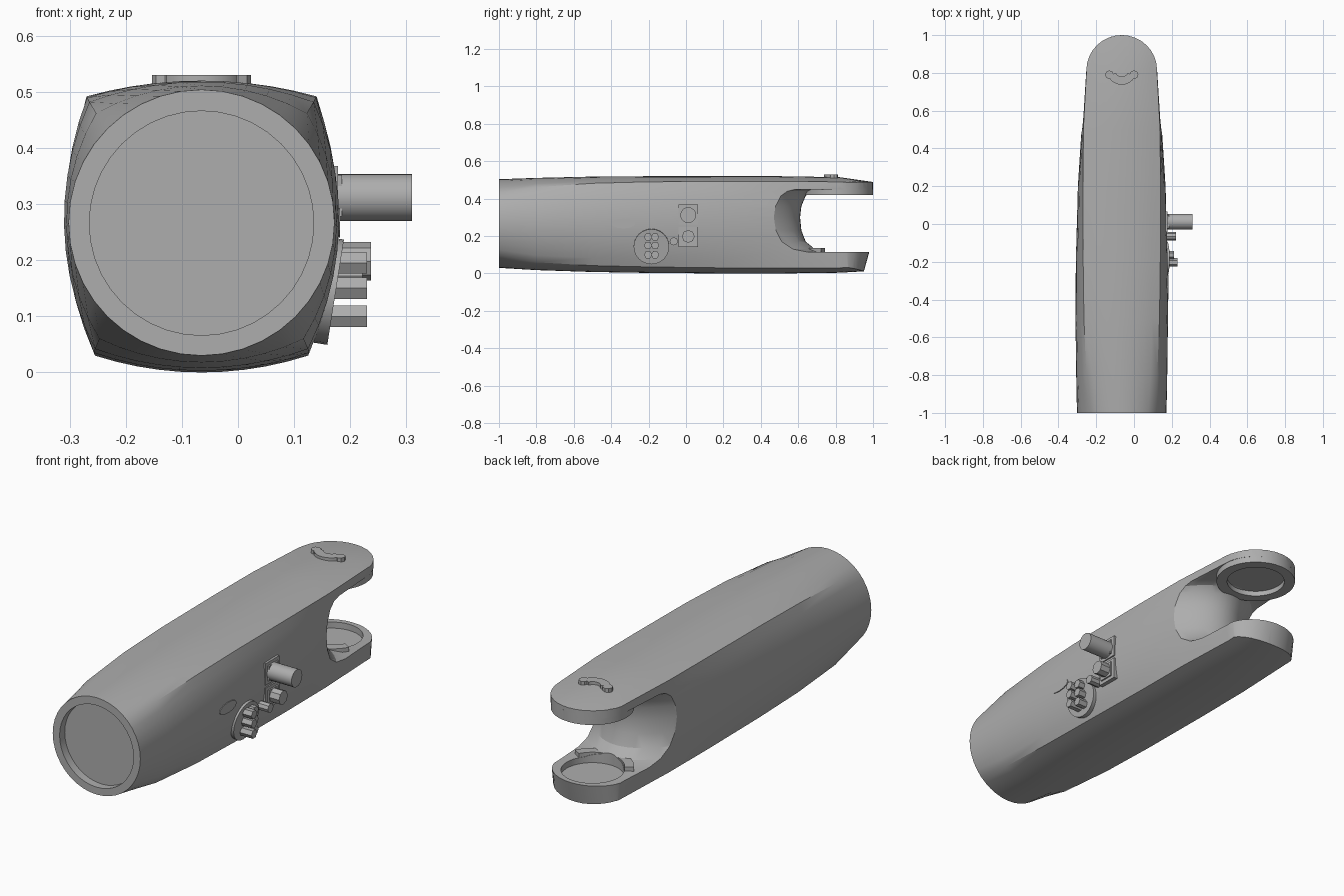
import bpy, bmesh
from math import sin, cos, asin, pi, radians, sqrt
from mathutils import Matrix, Vector

if "Cube" in bpy.data.objects:
    bpy.data.objects.remove(bpy.data.objects["Cube"])

CX = -0.065      # centre line of the handle
HUB = 0.815      # centre of the round fork end

grey = bpy.data.materials.new("plain grey")
grey.use_nodes = True
grey.diffuse_color = (0.42, 0.42, 0.42, 1)
grey.node_tree.nodes["Principled BSDF"].inputs["Base Color"].default_value = grey.diffuse_color


def loft(name, rings):
    """Skin a list of equal-length closed rings and cap both ends."""
    bm = bmesh.new()
    rows = [[bm.verts.new(p) for p in ring] for ring in rings]
    n = len(rows[0])
    for a, b in zip(rows, rows[1:]):
        for i in range(n):
            j = (i + 1) % n
            bm.faces.new((a[i], a[j], b[j], b[i]))
    bm.faces.new(rows[0])
    bm.faces.new(rows[-1])
    bmesh.ops.recalc_face_normals(bm, faces=bm.faces)
    mesh = bpy.data.meshes.new(name)
    bm.to_mesh(mesh)
    bm.free()
    mesh.materials.append(grey)
    ob = bpy.data.objects.new(name, mesh)
    bpy.context.collection.objects.link(ob)
    return ob


def prism(name, outline, z0, z1):
    return loft(name, [[(x, y, z) for x, y in outline] for z in (z0, z1)])


def circle(x, y, r, n=40):
    return [(x + r * cos(2 * pi * i / n), y + r * sin(2 * pi * i / n)) for i in range(n)]


def band(x, y, r0, r1, a0, a1, n=12):
    """Outline of part of a ring, angles in degrees."""
    angles = [radians(a0 + (a1 - a0) * i / n) for i in range(n + 1)]
    pts = [(x + r1 * cos(a), y + r1 * sin(a)) for a in angles]
    return pts + [(x + r0 * cos(a), y + r0 * sin(a)) for a in reversed(angles)]


def side_part(name, y, z, r, x0, x1, n, turn=0.0):
    """Regular prism sticking out of the left side."""
    ring = [(y + r * cos(2 * pi * i / n + turn), z + r * sin(2 * pi * i / n + turn)) for i in range(n)]
    return loft(name, [[(x, a, b) for a, b in ring] for x in (x0, x1)])


def boolean(ob, cutter, operation):
    mod = ob.modifiers.new("cut", "BOOLEAN")
    mod.operation, mod.solver, mod.object = operation, "EXACT", cutter
    bpy.context.view_layer.objects.active = ob
    bpy.ops.object.modifier_apply(modifier=mod.name)
    bpy.data.objects.remove(cutter)


def bulge(p, q, s, n=10):
    """Circular arc from p towards q with height s to the right of travel."""
    p, q = Vector(p), Vector(q)
    c = (q - p).length / 2
    d = (q - p).normalized()
    out = Vector((d.y, -d.x))
    s = max(s, 0.002)
    R = (c * c + s * s) / (2 * s)
    half = asin(min(1, c / R))
    mid = (p + q) / 2 + out * (s - R)
    return [mid + d * R * sin(t) + out * R * cos(t)
            for t in (half * (2 * i / n - 1) for i in range(n))]


def section(y, w, ct, cb, zt, zb, top, bottom):
    corners = [(-cb, zb), (cb, zb), (ct, zt), (-ct, zt)]
    side = w - (ct + cb) / 2
    swell = [zb - bottom, side, top - zt, side]
    pts = []
    for i in range(4):
        pts += bulge(corners[i], corners[(i + 1) % 4], swell[i])
    return [(CX + p.x, y, p.y) for p in pts]


# Main handle: round at the front, four soft edges towards the back
k = 0.237 / sqrt(2)
body = loft("handle_body", [section(*s) for s in (
    (-1.0, 0.237, k, k, 0.267 + k, 0.267 - k, 0.504, 0.03),
    (-0.8, 0.241, 0.188, 0.182, 0.462, 0.06, 0.511, 0.018),
    (-0.5, 0.245, 0.2, 0.19, 0.482, 0.042, 0.518, 0.008),
    (-0.2, 0.243, 0.204, 0.192, 0.49, 0.035, 0.52, 0.003),
    (0.2, 0.232, 0.205, 0.19, 0.492, 0.03, 0.52, 0),
    (0.5, 0.212, 0.203, 0.188, 0.492, 0.03, 0.52, 0),
    (0.82, 0.187, 0.186, 0.175, 0.49, 0.03, 0.515, 0.004),
    (1.1, 0.186, 0.185, 0.175, 0.47, 0.04, 0.475, 0.02))])

# Rounded fork end, leaning in towards the bottom
rings = []
for z, tip, w in ((-0.1, 0.92, 0.3), (0.115, 0.98, 0.3), (0.42, 1.0, 0.3), (0.6, 1.0, 0.3)):
    arc = [(CX + 0.187 * cos(pi * i / 16), HUB + (tip - HUB) * sin(pi * i / 16), z) for i in range(17)]
    rings.append([(CX - w, 0.55, z), (CX - w, -1.2, z), (CX + w, -1.2, z), (CX + w, 0.55, z)] + arc)
boolean(body, loft("end_shape", rings), "INTERSECT")

# Gap of the fork, with a wall that bows out in the middle
profile = [(0.62, 0.115), (0.55, 0.13), (0.5, 0.17), (0.477, 0.23), (0.47, 0.3),
           (0.477, 0.36), (0.5, 0.415), (0.53, 0.44), (0.57, 0.45)]
rings = []
for i in range(17):
    u = -1.1 + 2.2 * i / 16
    shift = 0.14 * (1 - u * u)
    rings.append([(CX + 0.215 * u, y + shift, z) for y, z in profile] +
                 [(CX + 0.215 * u, 1.2, 0.45), (CX + 0.215 * u, 1.2, 0.115)])
boolean(body, loft("gap_shape", rings), "DIFFERENCE")

# Front socket and the round seat in the lower fork
socket = [[(CX + x, y, 0.266 + z) for x, z in circle(0, 0, 0.2)] for y in (-1.1, -0.96)]
boolean(body, loft("socket_shape", socket), "DIFFERENCE")
boolean(body, prism("seat_shape", circle(CX, HUB, 0.14), 0.085, 0.3), "DIFFERENCE")

# Hub ring under the upper fork and the raised rim behind the lower seat
pad = prism("upper_hub_ring", circle(CX, HUB, 0.185), 0.42, 0.47)
boolean(pad, prism("hub_hole", circle(CX, HUB, 0.135), 0.3, 0.445), "DIFFERENCE")
prism("lower_seat_rim", band(CX, HUB, 0.142, 0.185, 210, 330), 0.1, 0.135)

# Curved clip on top with two round ends
prism("top_clip", band(CX, 0.815, 0.035, 0.078, 205, 335), 0.5, 0.53)
for x in (-0.065, 0.065):
    prism("top_clip_end", circle(CX + x, 0.79, 0.023, 8), 0.5, 0.53)

# Round keypad, tilted to follow the side, with two columns of keys
pad = side_part("keypad_disc", 0, 0, 0.095, -0.06, 0.0, 24)
pad.matrix_world = Matrix.Translation((0.174, -0.185, 0.143)) @ Matrix.Rotation(radians(9), 4, "Y")
for y, reach in ((-0.203, 0.23), (-0.165, 0.212)):
    for z in (0.195, 0.15, 0.1):
        side_part("hex_key", y, z, 0.022, 0.12, reach, 6)

# Two square sockets with a long round knob and a short hex knob
for z in (0.315, 0.195):
    side_part("square_plate", 0.012, z, 0.075, 0.12, 0.178, 4, pi / 4)
    side_part("plate_collar", 0.012, z, 0.052, 0.12, 0.185, 4, pi / 4)
side_part("long_knob", 0.012, 0.312, 0.042, 0.12, 0.31, 24)
side_part("short_knob", 0.012, 0.198, 0.034, 0.12, 0.237, 8)
side_part("small_button", -0.065, 0.172, 0.022, 0.12, 0.222, 8)

# Thin leaf-shaped plate ahead of the keypad
leaf = side_part("leaf_plate", 0, 0, 0.066, -0.004, 0.003, 12)
leaf.matrix_world = Matrix.Translation((0.179, -0.335, 0.267)) @ Matrix.Diagonal((1, 1, 0.4, 1))

# Smooth shading with crisp edges
bpy.ops.object.select_all(action="DESELECT")
for ob in bpy.context.scene.objects:
    if ob.type == "MESH":
        ob.select_set(True)
        bpy.context.view_layer.objects.active = ob
bpy.ops.object.shade_smooth_by_angle(angle=radians(28))
